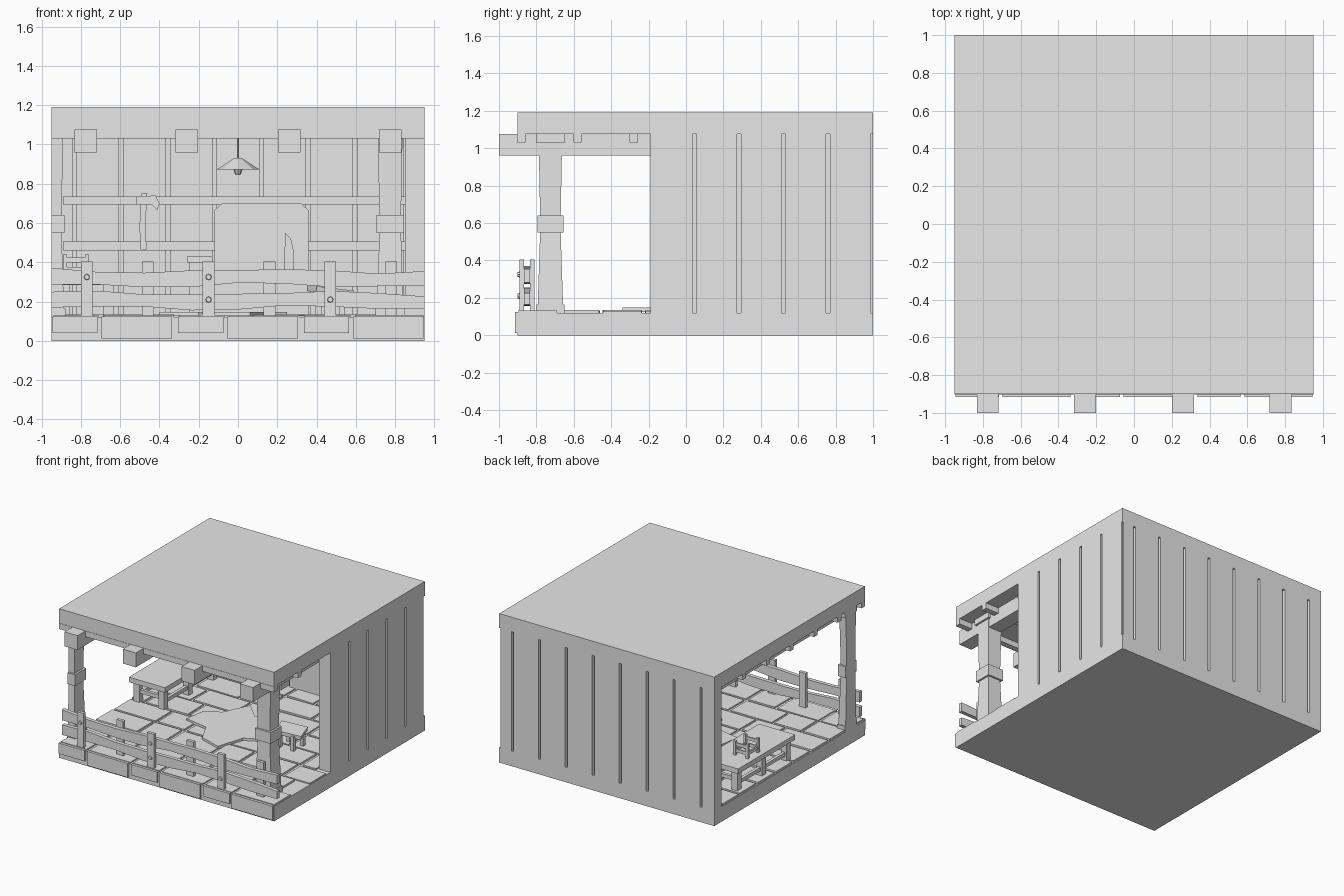
import bpy, bmesh, math, random
from mathutils import Matrix

random.seed(4)
if "Cube" in bpy.data.objects:
    bpy.data.objects.remove(bpy.data.objects["Cube"])

grey = bpy.data.materials.new("plain_grey")
grey.use_nodes = True
grey.diffuse_color = (0.8, 0.8, 0.8, 1)
grey.node_tree.nodes["Principled BSDF"].inputs["Base Color"].default_value = (0.8, 0.8, 0.8, 1)


def finish(name, bm):
    bmesh.ops.recalc_face_normals(bm, faces=bm.faces)
    mesh = bpy.data.meshes.new(name)
    bm.to_mesh(mesh)
    bm.free()
    mesh.materials.append(grey)
    ob = bpy.data.objects.new(name, mesh)
    bpy.context.collection.objects.link(ob)
    return ob


def add_box(bm, x, y, z, rot=None):
    """Box from (min, max) pairs, optionally turned about its centre."""
    c = [(p[0] + p[1]) / 2 for p in (x, y, z)]
    s = [p[1] - p[0] for p in (x, y, z)]
    m = Matrix.Translation(c) @ (rot or Matrix()) @ Matrix.Diagonal((*s, 1))
    return bmesh.ops.create_cube(bm, size=1, matrix=m)["verts"]


def boxes(name, items):
    bm = bmesh.new()
    for it in items:
        add_box(bm, *it)
    return finish(name, bm)


def around(c, w):
    return (c - w / 2, c + w / 2)


def prism(name, profile, low, high, axis):
    """Extrude a 2D outline along y (outline in xz) or z (outline in xy)."""
    bm = bmesh.new()
    place = (lambda a, b: (a, low, b)) if axis == "y" else (lambda a, b: (a, b, low))
    face = bm.faces.new([bm.verts.new(place(a, b)) for a, b in profile])
    new = bmesh.ops.extrude_face_region(bm, geom=[face])["geom"]
    d = high - low
    bmesh.ops.translate(bm, vec=(0, d, 0) if axis == "y" else (0, 0, d),
                        verts=[v for v in new if isinstance(v, bmesh.types.BMVert)])
    return finish(name, bm)


FLOOR, CEIL, TOP, W = 0.12, 1.075, 1.19, 0.95

# Floor slab and roof slab
boxes("floor_slab", [((-W, W), (-0.9, 1), (0, FLOOR))])
boxes("roof_slab", [((-W, W), (-0.9, 1), (CEIL, TOP))])

# Ceiling joists across and beams running front to back
boxes("ceiling_joists", [((-W, 0.86 if i > 1 else W), around(-0.88 + i * 0.3, 0.045), (1.03, CEIL))
                         for i in range(6)])
boxes("roof_beams", [(around(x, 0.115), (-1, 0.93), (0.96, CEIL))
                     for x in (-0.775, -0.26, 0.26, 0.775)])

# Plank walls: a thin core with planks on both faces
GAP, STEP = 0.02, 0.238
back_cuts = [-W - GAP / 2] + [(i - 3.5) * STEP for i in range(8)] + [W]
side_cuts = [-0.19 - GAP / 2] + [0.045 + i * STEP for i in range(5)]
span = (FLOOR, CEIL)
boxes("back_wall", [((-W, 0.93), (0.94, 0.97), span)] +
      [((a + GAP / 2, b - GAP / 2), y, span)
       for a, b in zip(back_cuts, back_cuts[1:]) for y in ((0.91, 0.945), (0.965, 1))])
boxes("side_wall", [((0.89, 0.92), (-0.19, 0.97), span)] +
      [(x, (a + GAP / 2, b - GAP / 2), span)
       for a, b in zip(side_cuts, side_cuts[1:]) for x in ((0.85, 0.895), (0.915, W))])
boxes("wall_battens", [((-0.89, 0.85), (0.885, 0.915), z) for z in ((0.46, 0.505), (0.695, 0.735))])


# Front roof posts with base, band and cap; the outer one is cut flush with the edge
def roof_post(name, x0, x1):
    bm = bmesh.new()
    cx, cy = 0.775, -0.725
    for z0, z1, w0, w1 in ((FLOOR, 0.165, 0.15, 0.15), (0.165, 0.55, 0.135, 0.11),
                           (0.55, 0.64, 0.14, 0.14), (0.64, 1.03, 0.11, 0.125),
                           (1.03, CEIL, 0.155, 0.155)):
        for v in add_box(bm, around(0, 1), around(0, 1), (z0, z1)):
            w = w0 if v.co.z < (z0 + z1) / 2 else w1
            v.co.x = (x0 if v.co.x < 0 else x1) * w
            v.co.y = cy + v.co.y * w
    bmesh.ops.translate(bm, vec=(cx if x0 < 0 else -W, 0, 0), verts=bm.verts)
    return finish(name, bm)


roof_post("left_roof_post", -0.5, 0.5)
roof_post("right_roof_post", 0, 0.47)


# Wavy fence rails, posts on alternating sides, bolts
def fence_rail(name, zc, phase):
    bm = bmesh.new()
    n = 8
    rings = []
    for i in range(n + 1):
        x = -W + 2 * W * i / n
        z = zc + 0.01 * math.sin(i * 1.3 + phase)
        h = 0.037 + 0.006 * math.sin(i * 2.1 + phase)
        rings.append([bm.verts.new((x, y, z + s)) for y, s in
                      ((-0.865, -h), (-0.835, -h), (-0.835, h), (-0.865, h))])
    for a, b in zip(rings, rings[1:]):
        for k in range(4):
            bm.faces.new((a[k], a[(k + 1) % 4], b[(k + 1) % 4], b[k]))
    bm.faces.new(rings[0])
    bm.faces.new(rings[-1])
    return finish(name, bm)


fence_rail("upper_fence_rail", 0.32, 2.0)
fence_rail("lower_fence_rail", 0.205, 0.5)
boxes("fence_posts", [(around(-0.77 + i * 0.31, 0.06),
                       (-0.835, -0.81) if i % 2 else (-0.89, -0.865), (FLOOR, 0.405))
                      for i in range(6)])
bm = bmesh.new()
for x, z in ((-0.77, 0.325), (-0.15, 0.325), (-0.15, 0.21), (0.47, 0.21)):
    bmesh.ops.create_cone(bm, cap_ends=True, segments=8, radius1=0.016, radius2=0.013, depth=0.012,
                          matrix=Matrix.Translation((x, -0.894, z)) @ Matrix.Rotation(math.pi / 2, 4, "X"))
finish("fence_bolts", bm)

# Stone blocks along the front edge, alternating short and long
stones = []
for i in range(3):
    x = -0.945 + i * 0.64
    stones.append(((x, x + 0.23), (-0.915, -0.89), (0.04, 0.125)))
    stones.append(((x + 0.25, x + 0.61), (-0.915, -0.89), (0.012, 0.125)))
boxes("front_stones", stones)

# Staggered floor tiles, slightly turned
tiles = []
for row in range(8):
    y = -0.895 + row * 0.226
    x, k = -0.94 - (row % 3) * 0.13, row
    while x < 0.84:
        w = (0.23, 0.36)[k % 2]
        a, b = max(x, -0.945), min(x + w, 0.84 if row > 2 else 0.945)
        if b - a > 0.06:
            tiles.append(((a, b), (y, y + 0.205), (0.11, 0.128 + random.random() * 0.008),
                          Matrix.Rotation(random.uniform(-0.03, 0.03), 4, "Z")
                          if -0.9 < a and b < 0.8 and row else None))
        x += w + 0.025
        k += 1
boxes("floor_tiles", tiles)

# Ragged rug
prism("floor_rug", [(-0.4, -0.08), (-0.2, -0.12), (-0.12, -0.28), (0.06, -0.34), (0.13, -0.12),
                    (0.25, -0.06), (0.19, 0.06), (0.16, 0.27), (-0.02, 0.24), (-0.15, 0.37),
                    (-0.25, 0.16), (-0.37, 0.1)], 0.125, 0.148, "z")

# Side table with legs, stretchers and a small open crate
legs = [(around(x, 0.05), around(y, 0.05), (FLOOR, 0.29)) for x in (-0.88, -0.66) for y in (0, 0.31, 0.62)]
rails = [(around(x, 0.025), (0, 0.62), (0.17, 0.2)) for x in (-0.88, -0.66)]
rails += [((-0.88, -0.66), around(y, 0.025), (0.2, 0.23)) for y in (0, 0.62)]
boxes("side_table", legs + rails + [((-0.93, -0.61), (-0.05, 0.67), (0.285, 0.325))])
crate = [(around(x, 0.02), around(y, 0.02), (0.325, 0.44)) for x in (-0.88, -0.77) for y in (0.35, 0.48)]
crate += [((-0.89, -0.76), around(y, 0.012), z) for y in (0.35, 0.48) for z in ((0.35, 0.375), (0.4, 0.425))]
crate += [(around(x, 0.012), (0.35, 0.48), (0.35, 0.375)) for x in (-0.88, -0.77)]
boxes("small_crate", crate)

# Stool with a tipped seat
tip = Matrix.Rotation(0.12, 4, "Y") @ Matrix.Rotation(0.3, 4, "Z")
boxes("stool", [(around(x, 0.03), around(y, 0.03), (FLOOR, 0.25)) for x in (0.41, 0.53) for y in (-0.06, 0.06)]
      + [(around(0.47, 0.2), around(0, 0.16), (0.24, 0.27), tip)])

# Low box seat and tall back panel with clipped corners
boxes("storage_box", [((-0.25, -0.14), (0.74, 0.86), (FLOOR, 0.4)), ((-0.26, -0.13), (0.73, 0.87), (0.4, 0.43))])
prism("back_panel", [(-0.12, FLOOR), (0.36, FLOOR), (0.36, 0.665), (0.32, 0.7), (-0.08, 0.7), (-0.12, 0.665)],
      0.82, 0.885, "y")
prism("curved_blade", [(0.235, 0.36), (0.285, 0.36), (0.285, 0.45), (0.27, 0.52), (0.24, 0.55)],
      0.79, 0.815, "y")

# Axe hung on the wall
prism("axe_handle", [(-0.495, 0.46), (-0.465, 0.465), (-0.472, 0.58), (-0.462, 0.75), (-0.492, 0.75), (-0.502, 0.58)],
      0.855, 0.885, "y")
prism("axe_head", [(-0.52, 0.695), (-0.44, 0.695), (-0.41, 0.665), (-0.4, 0.7), (-0.42, 0.74), (-0.52, 0.735)],
      0.845, 0.89, "y")

# Hanging lamp: rod, cone shade, bulb
bm = bmesh.new()
for r1, r2, z0, z1, n in ((0.006, 0.006, 0.91, CEIL, 6), (0.11, 0.02, 0.872, 0.93, 8), (0.012, 0.025, 0.845, 0.875, 8)):
    bmesh.ops.create_cone(bm, cap_ends=True, segments=n, radius1=r1, radius2=r2, depth=z1 - z0,
                          matrix=Matrix.Translation((0, 0.1, (z0 + z1) / 2)))
finish("hanging_lamp", bm)
